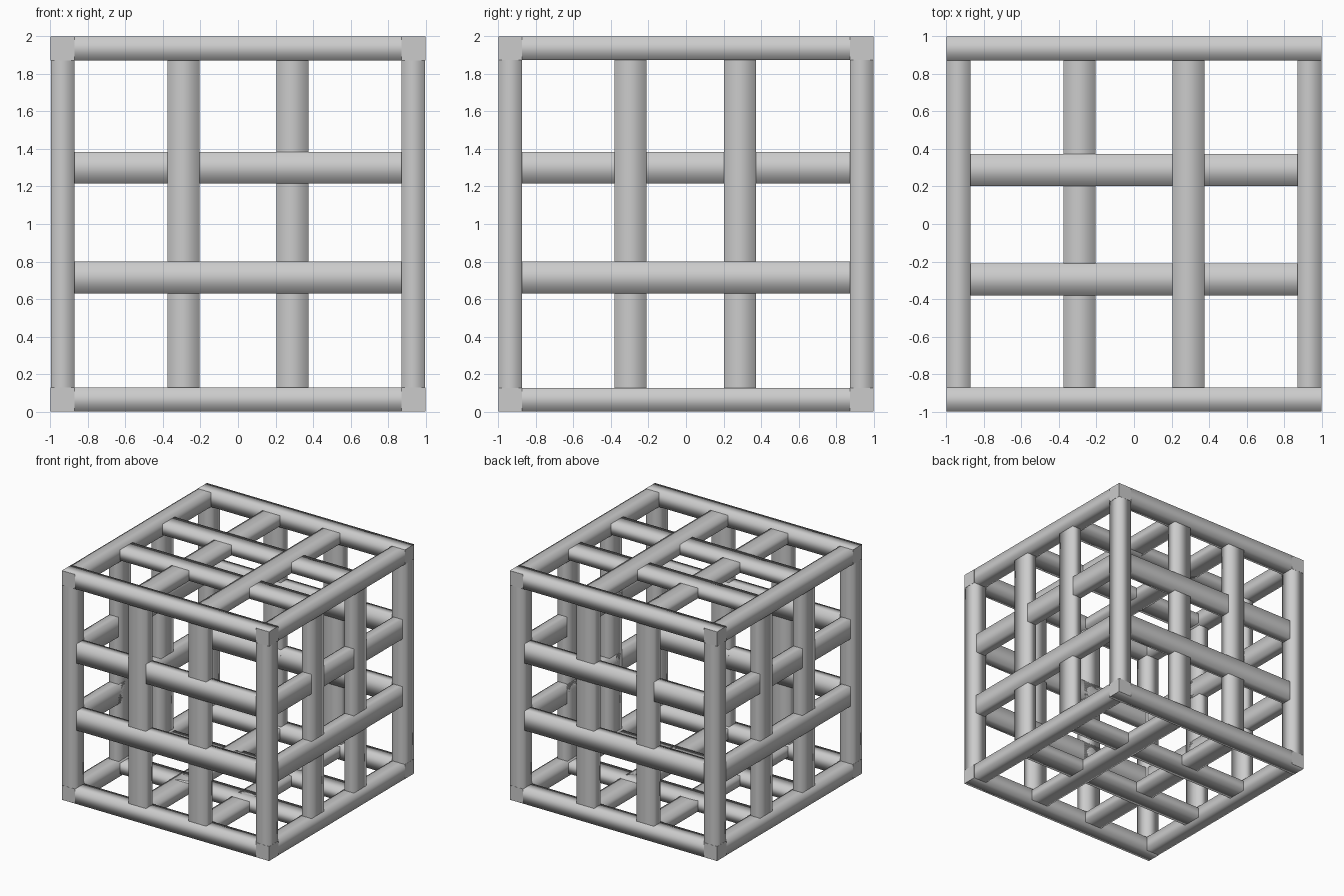
import bpy, bmesh
from mathutils import Vector

if "Cube" in bpy.data.objects:
    bpy.data.objects.remove(bpy.data.objects["Cube"])

OUT = 1.0        # half size of the cage
T = 0.127        # edge beam thickness
W, D = 0.17, 0.09  # slat width and depth
INSET = 0.025    # slats sit slightly behind the cage surface
AX = "xyz"


def beam(name, lo, hi, axis):
    """Box between two corners: long sides smooth-shaded, end caps flat."""
    lo, hi = Vector(lo), Vector(hi)
    bm = bmesh.new()
    bmesh.ops.create_cube(bm, size=1)
    mid, size = (lo + hi) / 2, hi - lo
    for v in bm.verts:
        v.co = Vector([mid[i] + v.co[i] * size[i] for i in range(3)])
    bm.normal_update()
    for f in bm.faces:
        f.smooth = abs(f.normal[axis]) < 0.5
    me = bpy.data.meshes.new(name)
    bm.to_mesh(me)
    bm.free()
    ob = bpy.data.objects.new(name, me)
    ob.location.z = OUT
    bpy.context.collection.objects.link(ob)


def span(axis, along, n1, r1, n2, r2):
    """Corner points from ranges on the long axis and two other axes."""
    lo, hi = [0] * 3, [0] * 3
    for a, r in ((axis, along), (n1, r1), (n2, r2)):
        lo[a], hi[a] = min(r), max(r)
    return lo, hi


# Twelve edge beams, tiny steps keep overlapping faces from coinciding
half_len = (OUT, OUT, OUT - 0.003)
skin = (OUT - 0.0005, OUT - 0.001, OUT - 0.0015)
for axis in range(3):
    a, b = [i for i in range(3) if i != axis]
    L, s = half_len[axis], skin[axis]
    for sa in (-1, 1):
        for sb in (-1, 1):
            lo, hi = span(axis, (-L, L), a, (sa * s, sa * (OUT - T)),
                          b, (sb * s, sb * (OUT - T)))
            beam(f"edge_beam_{AX[axis]}", lo, hi, axis)

# Slat centres per direction, and which slat lies uppermost at crossings
centre = ((-0.29, 0.29), (-0.295, 0.288), (-0.285, 0.3))
rank = {  # (face normal, offset axis): steps for the low and high slat
    (1, 2): (3, 1), (1, 0): (2, 0),
    (0, 2): (3, 1), (0, 1): (2, 2),
    (2, 0): (0, 3), (2, 1): (2, 2),
}

# Two crossing pairs of slats on each of the six faces
for (n, off), steps in rank.items():
    axis = 3 - n - off
    for side in (-1, 1):
        for c, step in zip(centre[off], steps):
            top = OUT - INSET + step * 0.001
            lo, hi = span(axis, (T - OUT, OUT - T),
                          off, (c - W / 2, c + W / 2),
                          n, (side * top, side * (OUT - INSET - D)))
            beam(f"slat_{AX[axis]}", lo, hi, axis)
